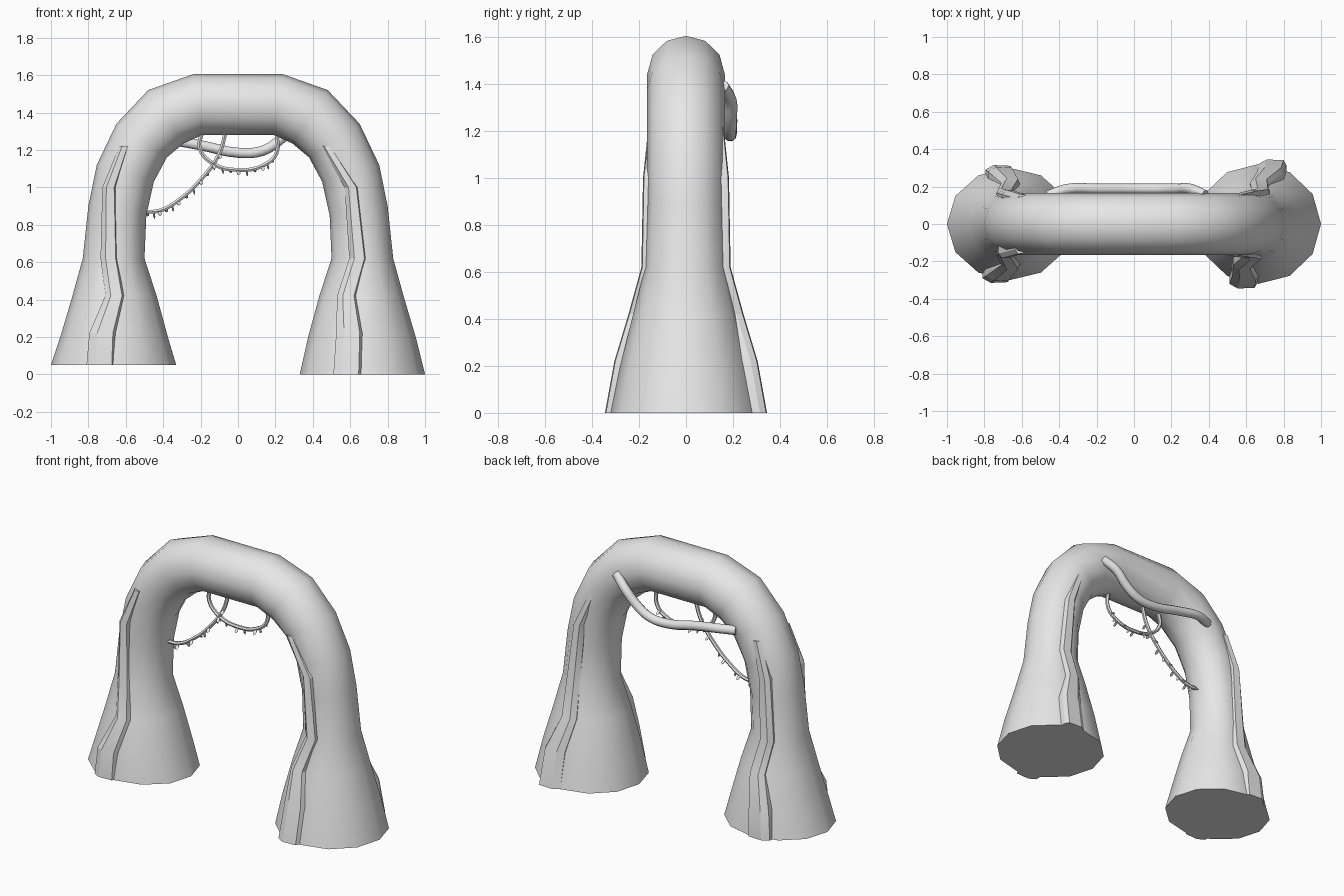
import bpy
import bmesh
from math import cos, sin, pi, radians
from mathutils import Vector

old_cube = bpy.data.objects.get("Cube")
if old_cube:
    bpy.data.objects.remove(old_cube, do_unlink=True)

# One plain stone colour for every part
stone = bpy.data.materials.new("pale_grey")
stone.use_nodes = True
colour = (0.8, 0.8, 0.8, 1)
stone.diffuse_color = colour
shader = next(n for n in stone.node_tree.nodes if n.type == "BSDF_PRINCIPLED")
shader.inputs["Base Color"].default_value = colour


def add_object(name, mesh, smooth_angle):
    obj = bpy.data.objects.new(name, mesh)
    bpy.context.collection.objects.link(obj)
    mesh.materials.clear()
    mesh.materials.append(stone)
    bpy.ops.object.select_all(action="DESELECT")
    obj.select_set(True)
    bpy.context.view_layer.objects.active = obj
    bpy.ops.object.shade_smooth_by_angle(angle=radians(smooth_angle))
    return obj


def loft(name, rings, smooth_angle):
    """Join closed rings of points into a capped tube."""
    bm = bmesh.new()
    loops = [[bm.verts.new(point) for point in ring] for ring in rings]
    for lower, upper in zip(loops, loops[1:]):
        count = len(lower)
        for i in range(count):
            j = (i + 1) % count
            bm.faces.new((lower[i], lower[j], upper[j], upper[i]))
    bm.faces.new(loops[0])
    bm.faces.new(loops[-1])
    bmesh.ops.recalc_face_normals(bm, faces=bm.faces)
    mesh = bpy.data.meshes.new(name)
    bm.to_mesh(mesh)
    bm.free()
    return add_object(name, mesh, smooth_angle)


def tube(name, points, radius, sides):
    """Smooth round tube through a few points."""
    curve = bpy.data.curves.new(name + "_path", "CURVE")
    curve.dimensions = "3D"
    curve.bevel_depth = radius
    curve.bevel_resolution = sides
    curve.resolution_u = 4
    curve.use_fill_caps = True
    spline = curve.splines.new("BEZIER")
    spline.bezier_points.add(len(points) - 1)
    for knot, point in zip(spline.bezier_points, points):
        knot.co = point
        knot.handle_left_type = knot.handle_right_type = "AUTO"
    helper = bpy.data.objects.new(name + "_path", curve)
    bpy.context.collection.objects.link(helper)
    graph = bpy.context.evaluated_depsgraph_get()
    mesh = bpy.data.meshes.new_from_object(helper.evaluated_get(graph))
    bpy.data.objects.remove(helper, do_unlink=True)
    mesh.name = name
    return add_object(name, mesh, 50)


# Arch: outer and inner outline of one half, with half depth
outer = [(1, 0), (.95, .2), (.885, .42), (.83, .62), (.8, .9),
         (.755, 1.12), (.65, 1.34), (.48, 1.52), (.24, 1.605)]
inner = [(.33, 0), (.375, .2), (.435, .42), (.5, .62), (.49, .85),
         (.45, 1.03), (.38, 1.16), (.29, 1.235), (.19, 1.28)]
depth = [.32, .28, .225, .175] + [.165] * 5


def arch_ring(side, out, inn, half, sides=12):
    # the foot on the right side stops slightly higher
    lift = .05 if side < 0 else 0
    a = Vector((side * out[0], 0, max(out[1], lift)))
    b = Vector((side * inn[0], 0, max(inn[1], lift)))
    if side < 0 and out[1] == 0:
        half -= .02
    middle, arm = (a + b) / 2, (a - b) / 2
    across = Vector((0, half, 0))
    angles = [2 * pi * i / sides for i in range(sides)]
    return [middle + arm * cos(t) + across * sin(t) for t in angles]


sections = list(zip(outer, inner, depth))
rings = [arch_ring(1, *s) for s in sections]
rings += [arch_ring(-1, *s) for s in reversed(sections)]
loft("arch", rings, 50)


# Raised ridges up the front and back of each leg
levels = (0, .22, .42, .62, 1.0, 1.22)
widths = (.15, .14, .1, .09, .07, .05)
reach = (.345, .305, .245, .19, .183, .16)


def ridge(name, face, centres):
    right = centres[0] < 0
    ring_list = []
    for x, z, width, y in zip(centres, levels, widths, reach):
        if right and z == 0:
            z, y = .05, y - .03
        w = width / 2
        profile = [(-w, .12), (-w, .025), (-w * .4, 0),
                   (w * .8, .004), (w, .03), (w, .12)]
        ring_list.append([(x + dx, face * (y - inset), z)
                          for dx, inset in profile])
    loft(name, ring_list, 20)


ridge("left_front_ridge", -1, (.585, .595, .58, .64, .605, .47))
ridge("left_back_ridge", 1, (.74, .73, .67, .68, .64, .55))
ridge("right_front_ridge", -1, (-.735, -.725, -.66, -.69, -.69, -.61))
ridge("right_back_ridge", 1, (-.72, -.71, -.66, -.69, -.67, -.6))


# Thick root draped across the back
tube("back_root", [(-.46, .15, 1.25), (-.36, .186, 1.25), (-.2, .188, 1.225),
                   (0, .188, 1.185), (.13, .188, 1.195), (.22, .188, 1.25),
                   (.3, .188, 1.33), (.38, .155, 1.39)], .028, 3)

# Two thin vines hanging under the arch
loop_path = [(-.19, 0, 1.3), (-.205, 0, 1.21), (-.13, 0, 1.125), (0, 0, 1.093),
             (.13, 0, 1.115), (.205, 0, 1.18), (.205, 0, 1.3)]
long_path = [(-.065, 0, 1.3), (-.1, 0, 1.18), (-.2, 0, 1.04),
             (-.32, 0, .93), (-.42, 0, .875), (-.52, 0, .87)]
tube("loop_vine", loop_path, .012, 1)
tube("long_vine", long_path, .012, 1)


# Small pointed leaves spaced along the vines
def leaf(name, base, direction):
    mesh = bpy.data.meshes.new(name)
    bm = bmesh.new()
    bmesh.ops.create_icosphere(bm, subdivisions=1, radius=1)
    bmesh.ops.scale(bm, vec=(.011, .006, .02), verts=bm.verts)
    turn = direction.to_track_quat("Z", "Y").to_matrix()
    bmesh.ops.rotate(bm, matrix=turn, verts=bm.verts)
    bmesh.ops.translate(bm, vec=base + direction * .024, verts=bm.verts)
    bm.to_mesh(mesh)
    bm.free()
    add_object(name, mesh, 50)


def leaves_along(name, path, first, last, per_span):
    count = 0
    for start, end in list(zip(path, path[1:]))[first:last]:
        for k in range(per_span):
            base = Vector(start).lerp(Vector(end), k / per_span)
            sway = (-1, 0, 1)[count % 3]
            direction = Vector((.15, sway, -.8)).normalized()
            leaf(f"{name}_{count}", base, direction)
            count += 1


leaves_along("loop_leaf", loop_path, 2, 5, 3)
leaves_along("long_leaf", long_path, 1, 5, 3)
